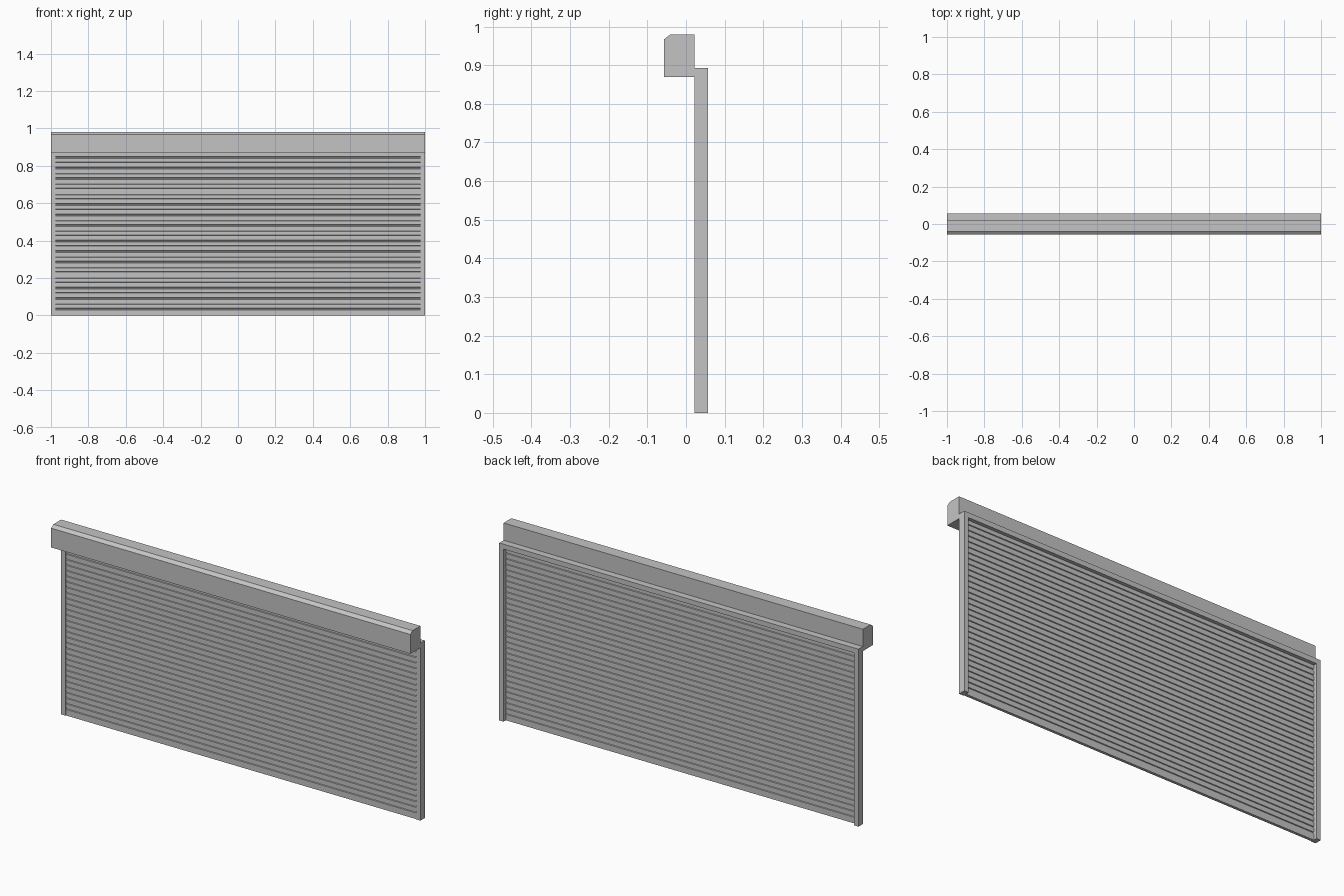
import bpy
import bmesh

cube = bpy.data.objects.get("Cube")
if cube:
    bpy.data.objects.remove(cube, do_unlink=True)

GREY = (0.55, 0.55, 0.55, 1)
metal = bpy.data.materials.new("light grey metal")
metal.use_nodes = True
metal.diffuse_color = GREY
metal.node_tree.nodes["Principled BSDF"].inputs["Base Color"].default_value = GREY


def extrude_profile(name, profile, x0, x1):
    """Sweep a closed (y, z) profile along x."""
    bm = bmesh.new()
    face = bm.faces.new([bm.verts.new((x0, y, z)) for y, z in profile])
    swept = bmesh.ops.extrude_face_region(bm, geom=[face])["geom"]
    moved = [v for v in swept if isinstance(v, bmesh.types.BMVert)]
    bmesh.ops.translate(bm, verts=moved, vec=(x1 - x0, 0, 0))
    bmesh.ops.recalc_face_normals(bm, faces=bm.faces)
    mesh = bpy.data.meshes.new(name)
    bm.to_mesh(mesh)
    bm.free()
    mesh.materials.append(metal)
    obj = bpy.data.objects.new(name, mesh)
    bpy.context.collection.objects.link(obj)
    return obj


def rect(y0, y1, z0, z1):
    return [(y0, z0), (y1, z0), (y1, z1), (y0, z1)]


FRONT, BACK = 0.022, 0.057      # frame depth
RAIL = 0.024                    # rail width
TOP = 0.893                     # frame height

# Roller housing with a chamfered front top edge
extrude_profile("roller_housing",
                [(-0.057, 0.87), (FRONT, 0.87), (FRONT, 0.98),
                 (-0.04, 0.98), (-0.057, 0.967)], -1, 1)

# Guide rails and header
for side, x in (("right", -1), ("left", 1 - RAIL)):
    extrude_profile(side + "_guide_rail", rect(FRONT, BACK, 0, TOP), x, x + RAIL)
extrude_profile("header_bar", rect(FRONT, BACK, 0.868, TOP), -1 + RAIL, 1 - RAIL)

# Curtain of slats with a bottom bar: grooves cut on both faces
PITCH, FIRST, COUNT, GROOVE = 0.0279, 0.035, 30, 0.009
front_y, back_y, depth = 0.025, 0.039, 0.004
front_side, back_side = [(front_y, 0)], [(back_y, 0)]
for i in range(COUNT):
    z = FIRST + i * PITCH
    for dz, inset in ((-0.5, 0), (-0.3, depth), (0.3, depth), (0.5, 0)):
        front_side.append((front_y + inset, z + dz * GROOVE))
        back_side.append((back_y - inset, z + dz * GROOVE))
front_side.append((front_y, 0.869))
back_side.append((back_y, 0.869))
extrude_profile("slat_curtain", front_side + back_side[::-1], -1 + RAIL, 1 - RAIL)
